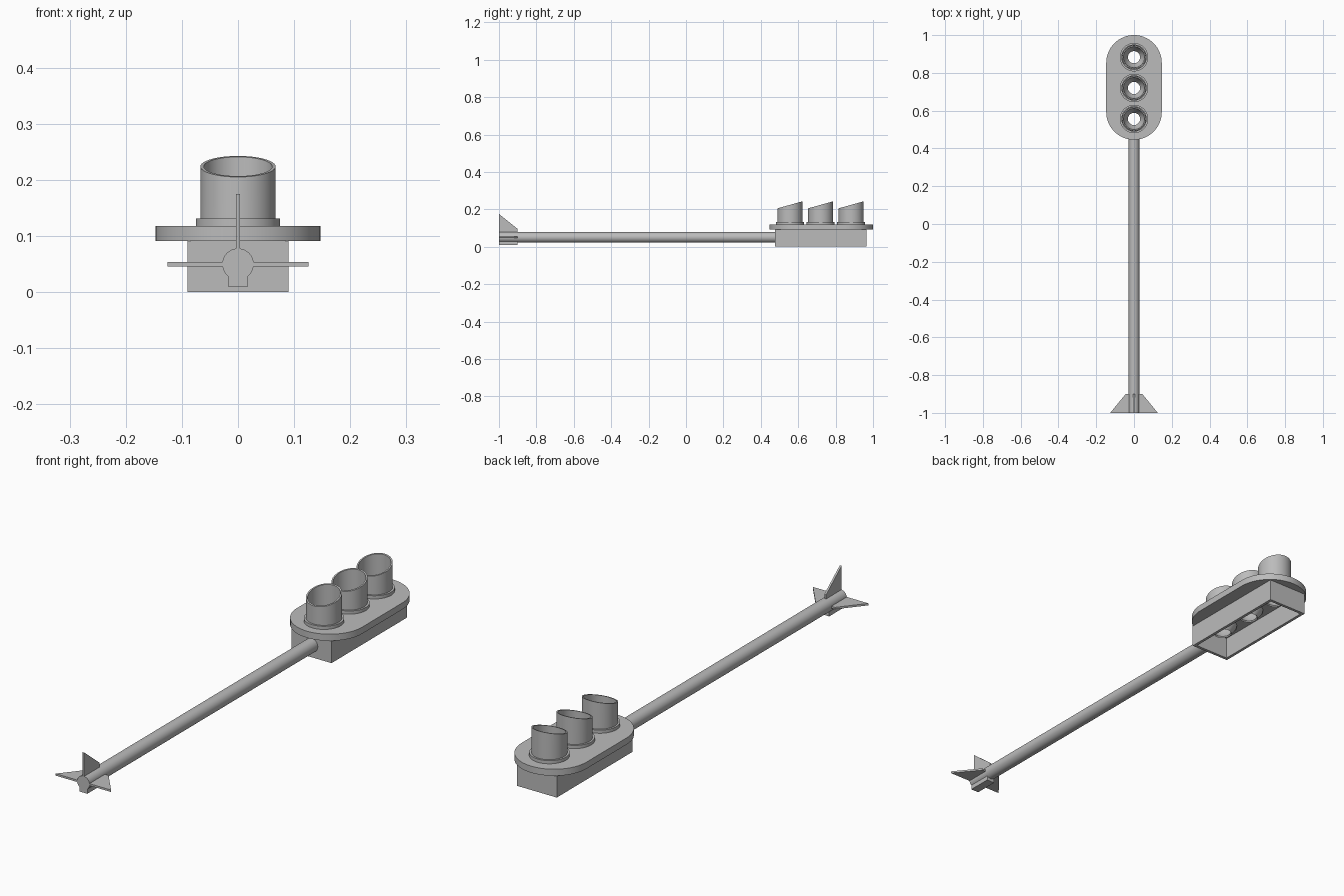
import bpy
import bmesh
from math import sin, cos, pi, radians
from mathutils import Matrix, Vector

cube = bpy.data.objects.get("Cube")
if cube:
    bpy.data.objects.remove(cube, do_unlink=True)

GREY = (0.5, 0.5, 0.5, 1)
grey = bpy.data.materials.new("plain grey")
grey.use_nodes = True
grey.diffuse_color = GREY
grey.node_tree.nodes["Principled BSDF"].inputs["Base Color"].default_value = GREY


def finish(obj):
    """Colour the object and smooth its round faces."""
    obj.data.materials.clear()
    obj.data.materials.append(grey)
    bpy.ops.object.select_all(action='DESELECT')
    obj.select_set(True)
    bpy.context.view_layer.objects.active = obj
    bpy.ops.object.shade_smooth_by_angle(angle=radians(30))
    return obj


def from_bmesh(name, bm):
    bmesh.ops.recalc_face_normals(bm, faces=bm.faces)
    mesh = bpy.data.meshes.new(name)
    bm.to_mesh(mesh)
    bm.free()
    obj = bpy.data.objects.new(name, mesh)
    bpy.context.collection.objects.link(obj)
    return finish(obj)


def slab(name, outlines, z0, z1):
    """Extrude flat outlines upward; inner outlines become holes."""
    curve = bpy.data.curves.new(name, 'CURVE')
    curve.dimensions = '2D'
    curve.fill_mode = 'BOTH'
    curve.extrude = (z1 - z0) / 2
    for points in outlines:
        spline = curve.splines.new('POLY')
        spline.points.add(len(points) - 1)
        for p, (x, y) in zip(spline.points, points):
            p.co = (x, y, 0, 1)
        spline.use_cyclic_u = True
    temp = bpy.data.objects.new(name + "_outline", curve)
    bpy.context.collection.objects.link(temp)
    bpy.context.view_layer.update()
    mesh = bpy.data.meshes.new_from_object(
        temp.evaluated_get(bpy.context.evaluated_depsgraph_get()))
    bpy.data.objects.remove(temp, do_unlink=True)
    bm = bmesh.new()
    bm.from_mesh(mesh)
    bpy.data.meshes.remove(mesh)
    bmesh.ops.remove_doubles(bm, verts=bm.verts, dist=0.0001)
    bmesh.ops.translate(bm, verts=bm.verts, vec=(0, 0, (z0 + z1) / 2))
    return from_bmesh(name, bm)


def arc(y, r, start=0, turn=2 * pi, n=48, closed=True):
    steps = n if closed else n - 1
    return [(r * cos(start + turn * i / steps), y + r * sin(start + turn * i / steps))
            for i in range(n)]


def rectangle(w, y0, y1):
    return [(-w, y0), (w, y0), (w, y1), (-w, y1)]


def lathe(name, profile, y, slant=0, n=48):
    """Turn a closed (radius, z) profile; slant tilts the points of the top rim."""
    bm = bmesh.new()
    top = max(z for r, z in profile)
    rings = []
    for i in range(n):
        a = 2 * pi * i / n
        rings.append([bm.verts.new((r * cos(a), y + r * sin(a),
                                    z + (slant * r * sin(a) if z == top else 0)))
                      for r, z in profile])
    m = len(profile)
    for i in range(n):
        a, b = rings[i], rings[(i + 1) % n]
        for j in range(m):
            bm.faces.new((a[j], b[j], b[(j + 1) % m], a[(j + 1) % m]))
    return from_bmesh(name, bm)


def prism(name, points, offset):
    """Thicken a flat polygon evenly along an offset vector."""
    offset = Vector(offset)
    bm = bmesh.new()
    face = bm.faces.new([bm.verts.new(Vector(p) - offset / 2) for p in points])
    new = bmesh.ops.extrude_face_region(bm, geom=[face])["geom"]
    moved = [v for v in new if isinstance(v, bmesh.types.BMVert)]
    bmesh.ops.translate(bm, verts=moved, vec=offset)
    return from_bmesh(name, bm)


# Signal head: open-bottomed housing and rounded backing plate
LAMPS = {"front": 0.556, "middle": 0.72, "rear": 0.883}
slab("housing", [rectangle(0.09, 0.476, 0.964), rectangle(0.078, 0.488, 0.952)], 0, 0.092)
R = 0.147
stadium = arc(1 - R, R, 0, pi, 33, False) + arc(0.446 + R, R, pi, pi, 33, False)
slab("backing_plate", [stadium] + [arc(y, 0.058) for y in LAMPS.values()], 0.091, 0.118)

# Three lamps: collar, slanted hood and reflector bowl
for place, y in LAMPS.items():
    lathe(place + "_collar", [(0.06, 0.115), (0.075, 0.115), (0.075, 0.131), (0.06, 0.131)], y)
    lathe(place + "_hood", [(0.061, 0.117), (0.067, 0.117), (0.067, 0.224), (0.061, 0.224)],
          y, slant=0.28)
    lathe(place + "_reflector", [(0.061, 0.118), (0.056, 0.118), (0.05, 0.085),
                                 (0.032, 0.06), (0.036, 0.055), (0.056, 0.082)], y)

# Pole
PZ = 0.05
bm = bmesh.new()
bmesh.ops.create_cone(bm, cap_ends=True, segments=32, radius1=0.028, radius2=0.028, depth=1.48,
                      matrix=Matrix.Translation((0, -0.26, PZ)) @ Matrix.Rotation(pi / 2, 4, 'X'))
from_bmesh("pole", bm)

# Base fins and foot block
for side, s in (("left", 1), ("right", -1)):
    prism(side + "_fin", [(0, -1, PZ), (s * 0.126, -1, PZ), (s * 0.044, -0.9, PZ),
                          (0, -0.9, PZ)], (0, 0, 0.008))
prism("top_fin", [(0, -1, PZ), (0, -1, 0.175), (0, -0.9, 0.095), (0, -0.9, PZ)], (0.008, 0, 0))
prism("foot_block", [(0, -1, 0.01), (0, -1, PZ), (0, -0.9, PZ), (0, -0.9, 0.01)], (0.036, 0, 0))
